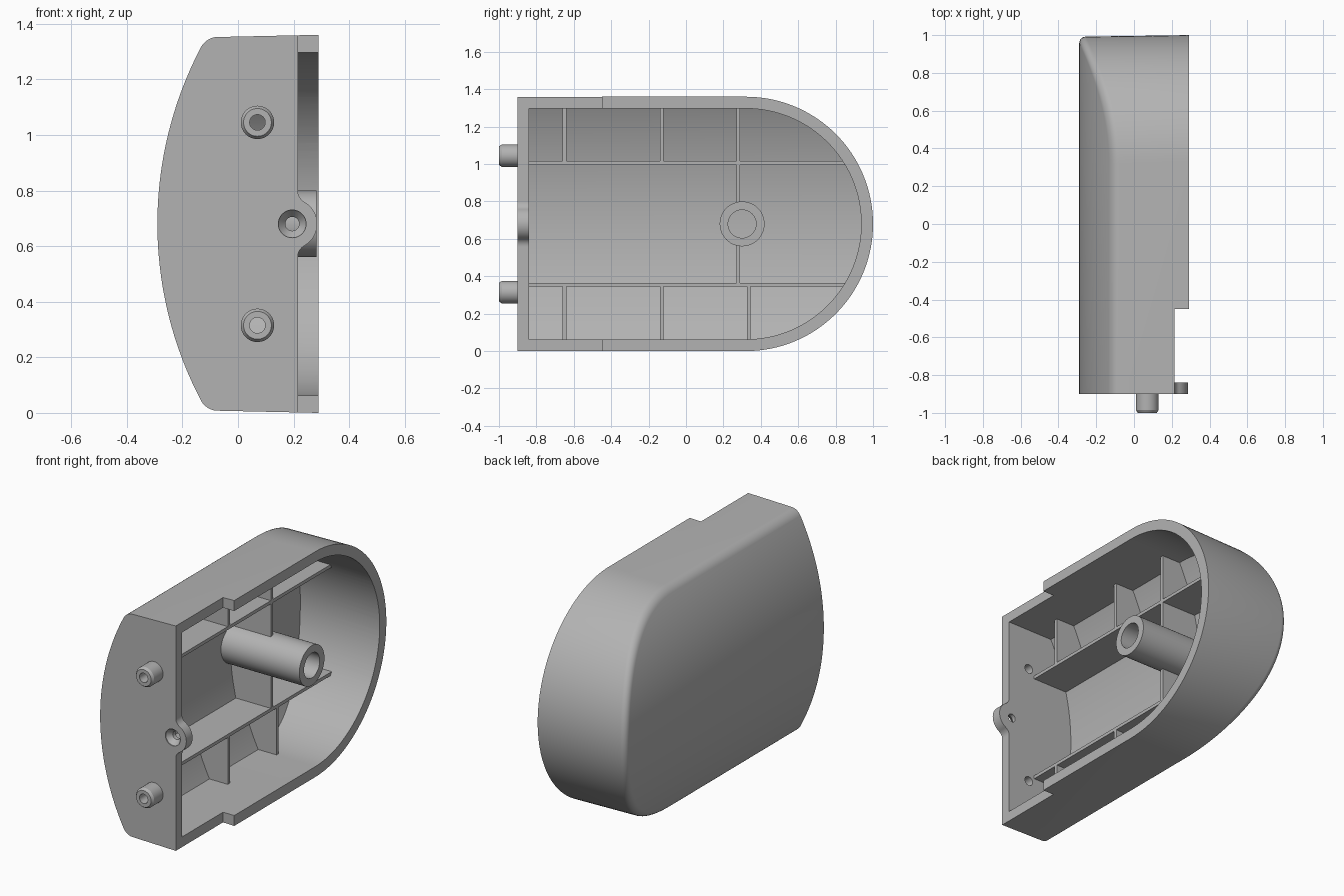
import bpy, bmesh
from math import sin, cos, pi, sqrt, radians
from mathutils import Vector

if "Cube" in bpy.data.objects:
    bpy.data.objects.remove(bpy.data.objects["Cube"])

MID_Z, ARC_Y, RADIUS = 0.68, 0.32, 0.68   # centre and radius of the rounded end
RIM_X, STEP_X = 0.29, 0.215               # open rim and lowered front rim
FRONT_Y, INNER_Y, INNER_R = -0.90, -0.84, 0.617
SEGMENTS = 64

grey = bpy.data.materials.new("plain grey")
grey.use_nodes = True
colour = (0.45, 0.45, 0.45, 1)
grey.diffuse_color = colour
grey.node_tree.nodes["Principled BSDF"].inputs["Base Color"].default_value = colour


def finish(name, bm):
    bmesh.ops.recalc_face_normals(bm, faces=bm.faces)
    mesh = bpy.data.meshes.new(name)
    bm.to_mesh(mesh)
    bm.free()
    mesh.materials.append(grey)
    obj = bpy.data.objects.new(name, mesh)
    bpy.context.collection.objects.link(obj)
    return obj


def back_x(z):
    """Shallow cylindrical curve of the closed back."""
    return 1.076 - sqrt(1.366 ** 2 - (z - MID_Z) ** 2)


def d_solid(name, front_y, rings):
    """D-shaped solid lofted through (radius, depth function) rings."""
    bm = bmesh.new()
    loops = []
    for radius, depth in rings:
        angles = [pi / 2 - pi * i / SEGMENTS for i in range(SEGMENTS + 1)]
        points = [(ARC_Y + radius * cos(a), MID_Z + radius * sin(a)) for a in angles]
        points += [(front_y, z) for _, z in reversed(points)]
        loops.append([bm.verts.new((depth(z), y, z)) for y, z in points])
    count = len(loops[0])
    for a, b in zip(loops, loops[1:]):
        for i in range(count):
            j = (i + 1) % count
            bm.faces.new((a[i], a[j], b[j], b[i]))
    for loop in (loops[0], loops[-1]):
        for i in range(SEGMENTS):
            bm.faces.new((loop[i], loop[i + 1], loop[count - 2 - i], loop[count - 1 - i]))
    return finish(name, bm)


def box(name, low, high):
    bm = bmesh.new()
    bmesh.ops.create_cube(bm, size=1)
    low, high = Vector(low), Vector(high)
    bmesh.ops.scale(bm, vec=high - low, verts=bm.verts)
    bmesh.ops.translate(bm, vec=(low + high) / 2, verts=bm.verts)
    return finish(name, bm)


def turned(name, profile, axis, centre, steps=48):
    """Revolve a closed (radius, distance) profile about the x or y axis."""
    bm = bmesh.new()
    rows = []
    for k in range(steps):
        u, v = cos(2 * pi * k / steps), sin(2 * pi * k / steps)
        row = []
        for r, d in profile:
            offset = Vector((d, r * u, r * v)) if axis == "x" else Vector((r * u, d, r * v))
            row.append(bm.verts.new(offset + Vector(centre)))
        rows.append(row)
    size = len(profile)
    for k in range(steps):
        a, b = rows[k], rows[(k + 1) % steps]
        for i in range(size):
            j = (i + 1) % size
            bm.faces.new((a[i], a[j], b[j], b[i]))
    bmesh.ops.remove_doubles(bm, verts=bm.verts, dist=1e-5)
    return finish(name, bm)


def combine(target, tool, operation, keep=False):
    mod = target.modifiers.new("shape", 'BOOLEAN')
    mod.operation, mod.object, mod.solver = operation, tool, 'EXACT'
    bpy.context.view_layer.objects.active = target
    bpy.ops.object.modifier_apply(modifier=mod.name)
    if not keep:
        bpy.data.objects.remove(tool)


# Housing: drafted sides, rounded back edge, curved back
FILLET = 0.035
side_r = RADIUS - 0.008
rings = [(RADIUS, lambda z: RIM_X)]
for k in range(7):
    t = pi / 2 * k / 6
    rings.append((side_r - FILLET * (1 - cos(t)),
                  lambda z, t=t: back_x(z) + FILLET * (1 - sin(t))))
housing = d_solid("housing", FRONT_Y, rings)

# Hollow interior and lowered front rim
cavity = d_solid("cavity_cutter", INNER_Y,
                 [(INNER_R, lambda z: 0.4), (INNER_R, lambda z: back_x(z) + 0.05)])
combine(housing, cavity, 'DIFFERENCE')
combine(housing, box("rim_cutter", (STEP_X, -1.1, -0.1), (0.5, -0.45, 1.5)), 'DIFFERENCE')

# Screw ear: round lobe blended into the lowered rim
lobe = radians(60.5)
ear_points = []
for k in range(9):
    a = pi + lobe * k / 8
    ear_points.append((0.263 + 0.048 * cos(a), 0.12 + 0.048 * sin(a)))
for k in range(1, 13):
    a = lobe * (1 - k / 12)
    ear_points.append((0.195 + 0.09 * cos(a), 0.09 * sin(a)))
ear_points += [(x, -h) for x, h in reversed(ear_points[:-1])]
bm = bmesh.new()
face = bm.faces.new([bm.verts.new((x, FRONT_Y, MID_Z + h)) for x, h in ear_points])
extruded = bmesh.ops.extrude_face_region(bm, geom=[face])["geom"]
bmesh.ops.translate(bm, vec=(0, INNER_Y - FRONT_Y, 0),
                    verts=[g for g in extruded if isinstance(g, bmesh.types.BMVert)])
ear = finish("screw_ear", bm)

# Countersunk screw hole through the wall and ear
sink = turned("screw_cutter", [(0, -0.95), (0.05, -0.95), (0.05, -0.895), (0.025, -0.865),
                               (0.025, -0.8), (0, -0.8)], "y", (0.195, 0, MID_Z))
combine(housing, sink, 'DIFFERENCE', keep=True)
combine(ear, sink, 'DIFFERENCE')
parts = [housing, ear]

# Hollow locating pegs with matching wall holes
for label, z in (("lower", 0.315), ("upper", 1.045)):
    hole = turned("peg_cutter", [(0, -0.95), (0.028, -0.95), (0.028, -0.8), (0, -0.8)],
                  "y", (0.07, 0, z))
    combine(housing, hole, 'DIFFERENCE')
    parts.append(turned(label + "_peg", [(0.028, -0.9), (0.028, -1), (0.05, -1),
                                         (0.06, -0.985), (0.06, -0.9)], "y", (0.07, 0, z)))

# Central hollow boss
parts.append(turned("centre_boss", [(0.075, -0.25), (0.075, 0.283), (0.12, 0.283),
                                    (0.12, -0.25)], "x", (0, 0.30, MID_Z)))

# Stiffening ribs, trimmed to the interior
RIB_X, HALF = 0.03, 0.01
LOW_Z, HIGH_Z = 0.355, 1.005
ribs = [("lower_long_rib", -0.9, 1, LOW_Z - HALF, LOW_Z + HALF),
        ("upper_long_rib", -0.9, 1, HIGH_Z - HALF, HIGH_Z + HALF),
        ("lower_centre_rib", 0.27, 0.29, LOW_Z, MID_Z - 0.11),
        ("upper_centre_rib", 0.27, 0.29, MID_Z + 0.11, HIGH_Z)]
for y in (-0.65, -0.13, 0.335):
    ribs.append(("lower_cross_rib", y - HALF, y + HALF, 0, LOW_Z))
for y in (-0.65, -0.13, 0.28):
    ribs.append(("upper_cross_rib", y - HALF, y + HALF, HIGH_Z, 1.36))
for name, y0, y1, z0, z1 in ribs:
    rib = box(name, (-0.4, y0, z0), (RIB_X, y1, z1))
    limit = d_solid("rib_limit", INNER_Y - 0.01,
                    [(INNER_R + 0.01, lambda z: 0.4),
                     (INNER_R + 0.01, lambda z: back_x(z) + 0.04)])
    combine(rib, limit, 'INTERSECT')
    parts.append(rib)

# Smooth curved faces, keep edges crisp
bpy.ops.object.select_all(action='DESELECT')
for obj in parts:
    obj.select_set(True)
bpy.context.view_layer.objects.active = housing
bpy.ops.object.shade_smooth_by_angle(angle=radians(30))
